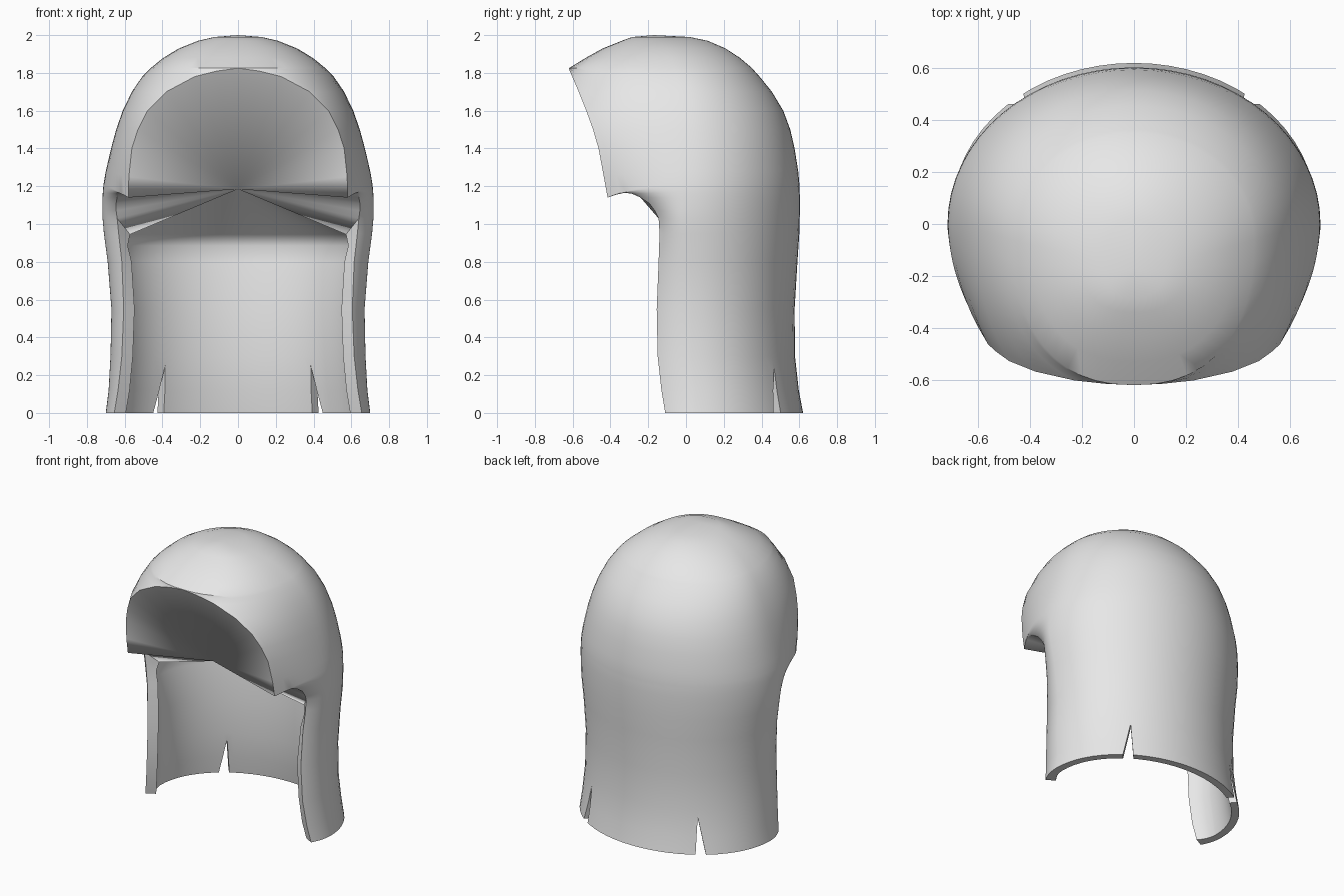
import bpy, bmesh, math
from mathutils import Vector

if "Cube" in bpy.data.objects:
    bpy.data.objects.remove(bpy.data.objects["Cube"])

NF, NB = 12, 32          # columns on each front side, columns round the back
INNER_TOP = 6            # row where the inner wall ends
TIP = Vector((0, -.28, 1.185))

# height, half width, back y, widest y, front edge x, front edge y
ROWS = [
    (0.00, .700, .620, .05, .655, -.110),
    (0.12, .685, .597, .05, .635, -.130),
    (0.30, .675, .577, .03, .615, -.150),
    (0.55, .670, .575, .03, .605, -.155),
    (0.80, .690, .590, .02, .615, -.145),
    (0.95, .710, .600, .01, .632, -.140),
    (1.03, .717, .602, 0, .640, -.145),
    (1.07, .718, .603, 0, .645, -.165),
    (1.11, .718, .603, 0, .645, -.195),
    (1.14, .717, .603, 0, .640, -.240),
    (1.165, .716, .602, 0, .635, -.290),
    (1.19, .714, .601, 0, .620, -.345),
    (1.215, .711, .600, 0, .580, -.415),
    (1.28, .700, .594, 0, .578, -.435),
    (1.40, .672, .575, 0, .562, -.463),
    (1.50, .645, .552, -.01, .530, -.492),
    (1.60, .610, .515, -.02, .480, -.528),
    (1.70, .562, .455, -.03, .380, -.568),
    (1.78, .507, .390, -.05, .230, -.602),
    (1.81, .478, .363, -.055, .110, -.615),
    (1.825, .463, .350, -.06, 0, -.620),
    (1.88, .395, .285, -.08, 0, -.530),
    (1.93, .312, .208, -.10, 0, -.440),
    (1.97, .212, .115, -.13, 0, -.340),
    (1.99, .125, .020, -.15, 0, -.285),
]
# how far the front edge hangs below its row, under the brow
DROP = {10: .003, 11: .025, 12: .075, 13: .03}


def section(k):
    """Points from the left front edge round the back to the right front edge."""
    z, w, back, c, rx, ry = ROWS[k]
    p = 1 - .14 * min(max((z - 1.3) / .5, 0), 1)      # fuller brow near the crown
    end = math.acos((rx / w) ** (1 / p))
    side = []
    for i in range(NF):
        a = end * (1 - i / NF)
        side.append((w * math.cos(a) ** p if rx or i else 0,
                     c + (ry - c) * (math.sin(a) / math.sin(end)) ** p,
                     z - DROP.get(k, 0) * (1 - i / NF) ** 2))
    pts = [Vector((-x, y, h)) for x, y, h in side]
    for i in range(NB + 1):
        a = math.pi * i / NB
        pts.append(Vector((-w * math.cos(a), c + (back - c) * math.sin(a), z)))
    return pts + [Vector(q) for q in reversed(side)]


def inset(pts, extra):
    """Move a section inwards by the wall thickness, thicker at the front."""
    out, last = [], len(pts) - 1
    for i, p in enumerate(pts):
        t = pts[min(i + 1, last)] - pts[max(i - 1, 0)]
        thick = .05 + extra + .02 * abs(2 * i / last - 1) ** 4
        out.append(p + Vector((t.y, -t.x, 0)).normalized() * thick)
    return out


bm = bmesh.new()
outer = [[bm.verts.new(p) for p in section(k)] for k in range(len(ROWS))]
inner = [[bm.verts.new(p) for p in inset(section(k), .03 * (k == INNER_TOP))]
         for k in range(INNER_TOP + 1)]
N = len(outer[0])
for a, b in zip(inner[-2], inner[-1]):      # inner wall rounds over into the underside
    a.co.z, b.co.z = .885, .945


def skin(rows):
    for a, b in zip(rows, rows[1:]):
        for i in range(N - 1):
            bm.faces.new((a[i], a[i + 1], b[i + 1], b[i]))


def fan(loop, tip):
    for a, b in zip(loop, loop[1:]):
        bm.faces.new((a, b, tip))


# outer shell and crown
skin(outer)
fan(outer[-1], bm.verts.new((0, -.17, 2)))
# inner wall, bottom rim and the two front edges
skin(inner)
for i in range(N - 1):
    bm.faces.new((outer[0][i], outer[0][i + 1], inner[0][i + 1], inner[0][i]))
for e in (0, N - 1):
    for k in range(INNER_TOP):
        bm.faces.new((outer[k][e], outer[k + 1][e], inner[k + 1][e], inner[k][e]))
# face opening and underside, drawn in to one point
top = next(i for i, r in enumerate(ROWS) if r[4] == 0)
edge = range(INNER_TOP, top + 1)
loop = [outer[k][0] for k in edge] + [outer[k][-1] for k in reversed(edge)]
loop += list(reversed(inner[-1])) + [loop[0]]
fan(loop, bm.verts.new(TIP))

bmesh.ops.remove_doubles(bm, verts=bm.verts, dist=1e-4)
bmesh.ops.dissolve_degenerate(bm, edges=bm.edges, dist=1e-5)
bmesh.ops.recalc_face_normals(bm, faces=bm.faces)


def make_object(name, b):
    me = bpy.data.meshes.new(name)
    b.to_mesh(me)
    b.free()
    ob = bpy.data.objects.new(name, me)
    bpy.context.collection.objects.link(ob)
    return ob


hair = make_object("hair_shell", bm)
mat = bpy.data.materials.new("light_grey")
mat.diffuse_color = (0.8, 0.8, 0.8, 1)
mat.use_nodes = True
mat.node_tree.nodes["Principled BSDF"].inputs["Base Color"].default_value = mat.diffuse_color
hair.data.materials.append(mat)
bpy.context.view_layer.objects.active = hair

# tapered slits at the back corners of the hem
for s in (-1, 1):
    cb = bmesh.new()
    out = Vector((.66 * s, .75, 0)) * .2
    tri = [Vector((.428 * s, .505, -.02)), Vector((.476 * s, .450, -.02)),
           Vector((.408 * s, .453, .25))]
    near = [cb.verts.new(p - out) for p in tri]
    far = [cb.verts.new(p + out) for p in tri]
    cb.faces.new(near)
    cb.faces.new(far)
    for i in range(3):
        j = (i + 1) % 3
        cb.faces.new((near[i], near[j], far[j], far[i]))
    bmesh.ops.recalc_face_normals(cb, faces=cb.faces)
    cutter = make_object("slit_cutter", cb)
    cutter.hide_render = True
    mod = hair.modifiers.new("slit", 'BOOLEAN')
    mod.operation = 'DIFFERENCE'
    mod.solver = 'EXACT'
    mod.object = cutter
    bpy.ops.object.modifier_apply(modifier=mod.name)
    bpy.data.objects.remove(cutter)

bpy.ops.object.select_all(action='DESELECT')
hair.select_set(True)
bpy.ops.object.shade_smooth_by_angle(angle=math.radians(35))
# soft transitions on the inner wall's rounded top and around the inner point
verts = hair.data.vertices
for e in hair.data.edges:
    a, b = (verts[i].co for i in e.vertices)
    rounded = abs(a.z - b.z) < .002 and .88 < a.z < .948
    if rounded or min((a - TIP).length, (b - TIP).length) < .001:
        e.use_edge_sharp = False
